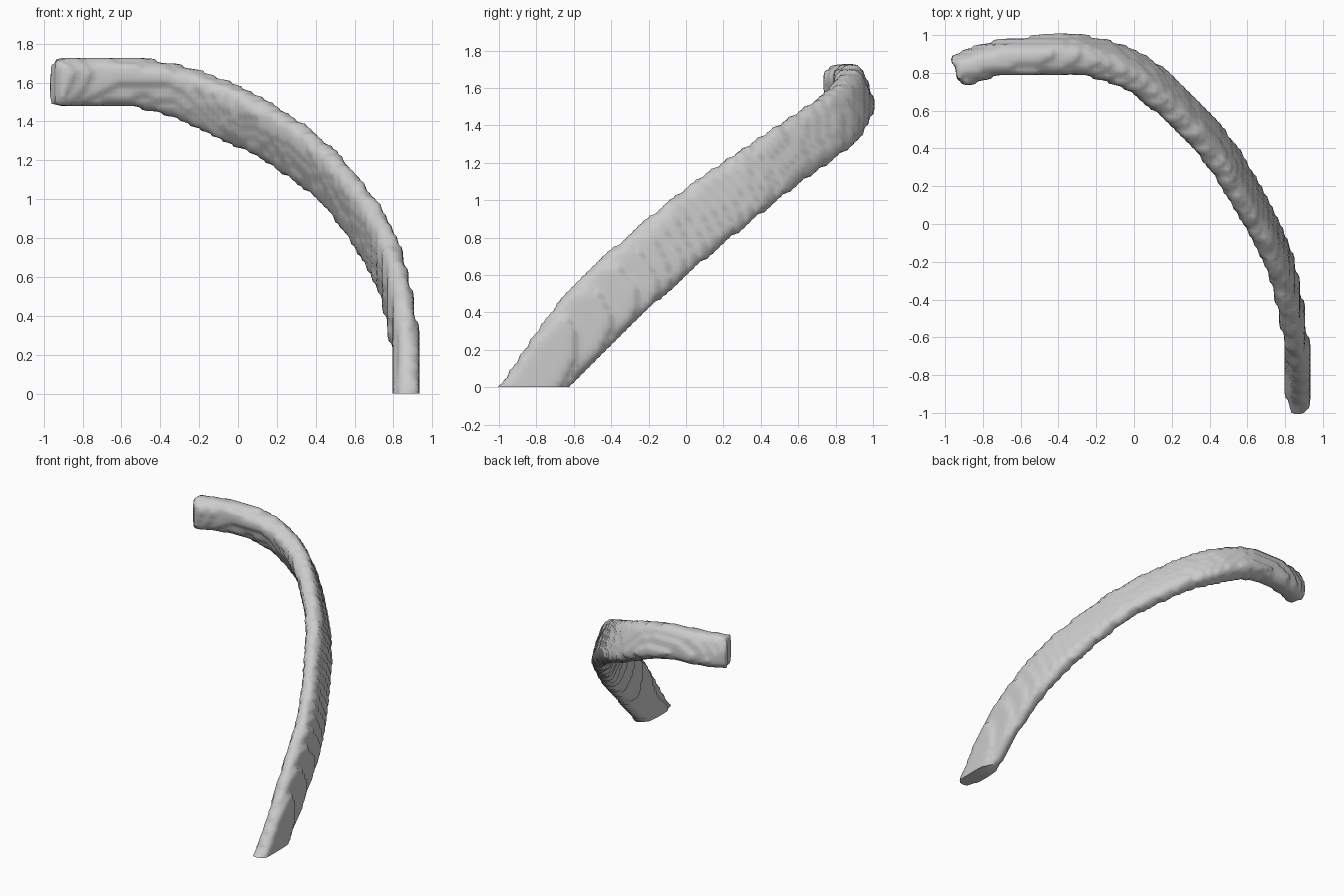
import bpy, bmesh, math
from mathutils import Vector

cube = bpy.data.objects.get("Cube")
if cube:
    bpy.data.objects.remove(cube, do_unlink=True)

bone = bpy.data.materials.new("bone_grey")
bone.use_nodes = True
colour = (0.6, 0.6, 0.6, 1)
bone.diffuse_color = colour
bone.node_tree.nodes["Principled BSDF"].inputs["Base Color"].default_value = colour

# Centre line of the rib: x, y, z, blade width, thickness, inward lean in degrees
STATIONS = [
    (0.87, -1.02, -0.2, 0.26, 0.12, 0), (0.872, -0.83, 0.0, 0.28, 0.135, 0),
    (0.865, -0.69, 0.17, 0.33, 0.13, 0),
    (0.84, -0.5, 0.385, 0.365, 0.13, 4), (0.77, -0.2, 0.665, 0.375, 0.128, 10),
    (0.625, 0.1, 0.915, 0.365, 0.128, 16), (0.435, 0.4, 1.14, 0.34, 0.133, 20),
    (0.2, 0.65, 1.315, 0.32, 0.145, 22), (0.0, 0.805, 1.425, 0.31, 0.16, 22),
    (-0.25, 0.89, 1.535, 0.28, 0.17, 22), (-0.5, 0.895, 1.595, 0.255, 0.176, 20),
    (-0.75, 0.87, 1.6, 0.25, 0.173, 14), (-0.945, 0.805, 1.6, 0.24, 0.175, 8),
]
SIDES = 20
STEPS = 5


def spline(a, b, c, d, t):
    """Catmull-Rom blend of four stations."""
    return [0.5 * (2 * q + (r - p) * t + (2 * p - 5 * q + 4 * r - s) * t ** 2
                   + (3 * q - p - 3 * r + s) * t ** 3)
            for p, q, r, s in zip(a, b, c, d)]


def rounded(v):
    return math.copysign(abs(v) ** 0.6, v)


# Sample the centre line
padded = [STATIONS[0]] + STATIONS + [STATIONS[-1]]
samples = [spline(*padded[i:i + 4], k / STEPS)
           for i in range(len(STATIONS) - 1) for k in range(STEPS)]
samples.append(STATIONS[-1])
centres = [Vector(s[:3]) for s in samples]

# Sweep a rounded flat section along it, its top edge leaning inward
bm = bmesh.new()
rings = []
for i, s in enumerate(samples):
    tangent = (centres[min(i + 1, len(samples) - 1)] - centres[max(i - 1, 0)]).normalized()
    side = tangent.cross(Vector((0, 0, 1))).normalized()
    up = side.cross(tangent)
    lean = math.radians(s[5])
    outward = side * math.cos(lean) + up * math.sin(lean)
    across = up * math.cos(lean) - side * math.sin(lean)
    ring = []
    for k in range(SIDES):
        a = math.tau * k / SIDES
        ring.append(bm.verts.new(centres[i] + outward * rounded(math.cos(a)) * s[4] / 2
                                 + across * rounded(math.sin(a)) * s[3] / 2))
    rings.append(ring)
for r0, r1 in zip(rings, rings[1:]):
    for k in range(SIDES):
        j = (k + 1) % SIDES
        bm.faces.new((r0[k], r0[j], r1[j], r1[k]))
bm.faces.new(rings[0])
bm.faces.new(rings[-1])
bmesh.ops.recalc_face_normals(bm, faces=bm.faces[:])

mesh = bpy.data.meshes.new("rib_bone")
bm.to_mesh(mesh)
bm.free()
mesh.materials.append(bone)
rib = bpy.data.objects.new("rib_bone", mesh)
bpy.context.collection.objects.link(rib)
bpy.context.view_layer.objects.active = rib
rib.select_set(True)

# Terraced, softened surface
blocks = rib.modifiers.new("terraces", 'REMESH')
blocks.mode = 'BLOCKS'
blocks.octree_depth = 7
blocks.scale = 0.6
soften = rib.modifiers.new("soften", 'SMOOTH')
soften.factor = 0.5
soften.iterations = 7
for name in ("terraces", "soften"):
    bpy.ops.object.modifier_apply(modifier=name)

# Flat foot
bm = bmesh.new()
bm.from_mesh(rib.data)
cut = bmesh.ops.bisect_plane(bm, geom=bm.verts[:] + bm.edges[:] + bm.faces[:],
                             plane_co=(0, 0, 0), plane_no=(0, 0, -1), clear_outer=True)
rim = [e for e in cut["geom_cut"] if isinstance(e, bmesh.types.BMEdge)]
bmesh.ops.holes_fill(bm, edges=rim)
bmesh.ops.recalc_face_normals(bm, faces=bm.faces[:])
bm.to_mesh(rib.data)
bm.free()

bpy.ops.object.shade_smooth_by_angle(angle=math.radians(60))
